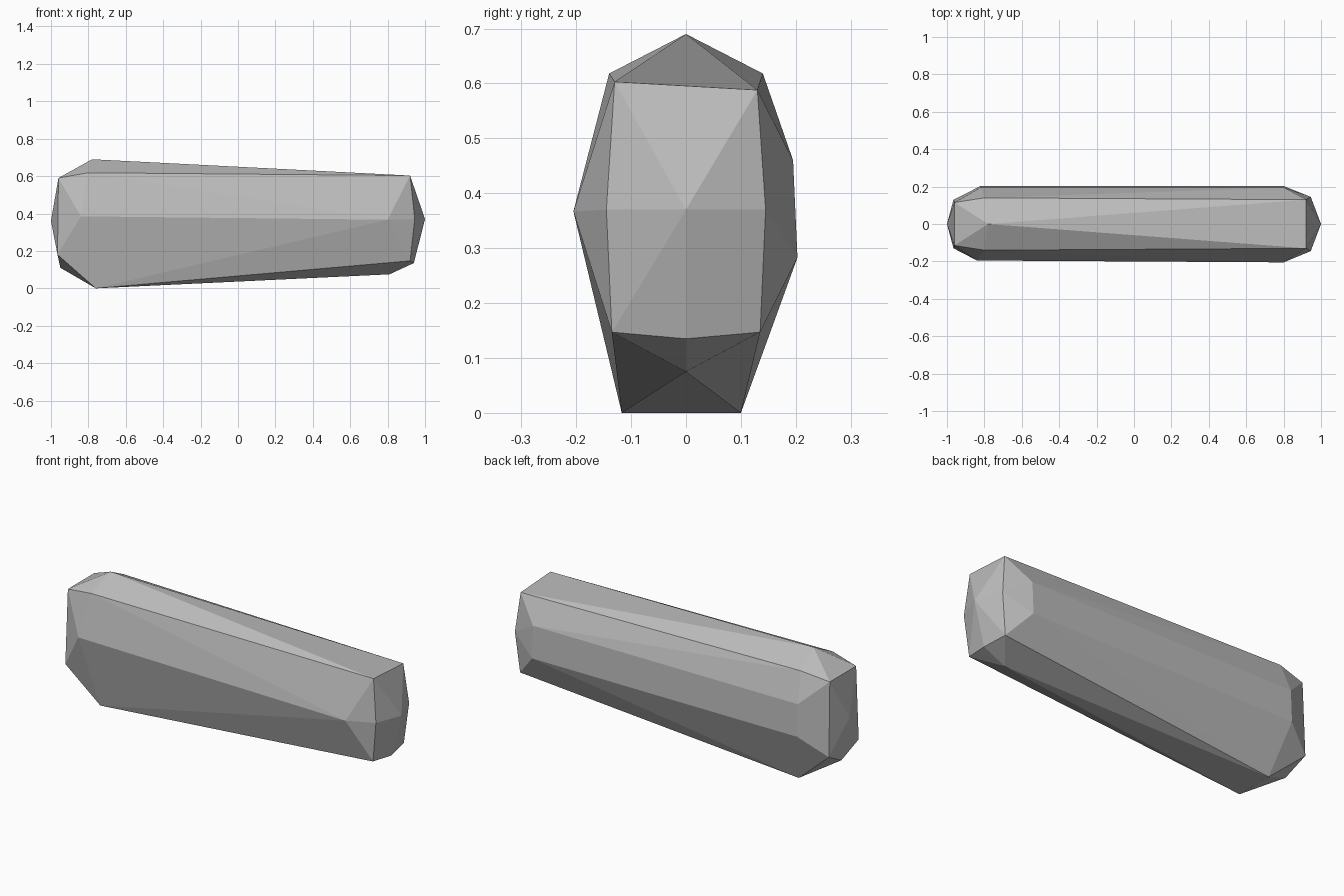
import bpy
import bmesh

# Remove the default cube if present
default_cube = bpy.data.objects.get("Cube")
if default_cube:
    bpy.data.objects.remove(default_cube, do_unlink=True)


def make_material(name, color):
    material = bpy.data.materials.new(name)
    material.use_nodes = True
    material.diffuse_color = color
    material.node_tree.nodes["Principled BSDF"].inputs["Base Color"].default_value = color
    return material


def mirrored_pair(x, half_width, z):
    """Matching corners on the front and back of the slab."""
    return [(x, side * half_width, z) for side in (-1, 1)]


def build_hull(name, corners, material):
    """Wrap the chiselled corners in a closed, flat-faced skin."""
    bm = bmesh.new()
    for corner in corners:
        bm.verts.new(corner)
    result = bmesh.ops.convex_hull(bm, input=bm.verts)
    unused = {v for v in result["geom_interior"] + result["geom_unused"]
              if isinstance(v, bmesh.types.BMVert) and v.is_valid}
    bmesh.ops.delete(bm, geom=list(unused), context="VERTS")
    bmesh.ops.recalc_face_normals(bm, faces=bm.faces)
    mesh = bpy.data.meshes.new(name)
    bm.to_mesh(mesh)
    bm.free()
    mesh.materials.append(material)
    mesh.shade_flat()
    stone = bpy.data.objects.new(name, mesh)
    bpy.context.collection.objects.link(stone)
    return stone


# Narrow end: pointed face with a bevelled lower lip
right_end = [(1, 0, .37), (.94, 0, .135), (.81, 0, .075),
             (.92, -.13, .603), (.92, .13, .588)]
right_end += mirrored_pair(.945, .145, .37)
right_end += mirrored_pair(.92, .135, .147)

# Tall end: pointed face, sloped crown and flat foot
left_end = [(-1, 0, .36), (-.95, 0, .11), (-.78, 0, .69),
            (-.76, -.117, 0), (-.76, .1, 0)]
left_end += mirrored_pair(-.96, .115, .59)
left_end += mirrored_pair(-.965, .13, .18)
left_end += mirrored_pair(-.8, .14, .618)

# Bulging flanks: one ridge in front, a flat band behind
front_ridge = [(-.84, -.195, .385), (.8, -.205, .367)]
back_band = [(x, y, z) for x in (-.82, .8)
             for y, z in ((.195, .46), (.203, .283))]

grey = make_material("stone_grey", (.5, .5, .5, 1))
build_hull("stone_slab", right_end + left_end + front_ridge + back_band, grey)
